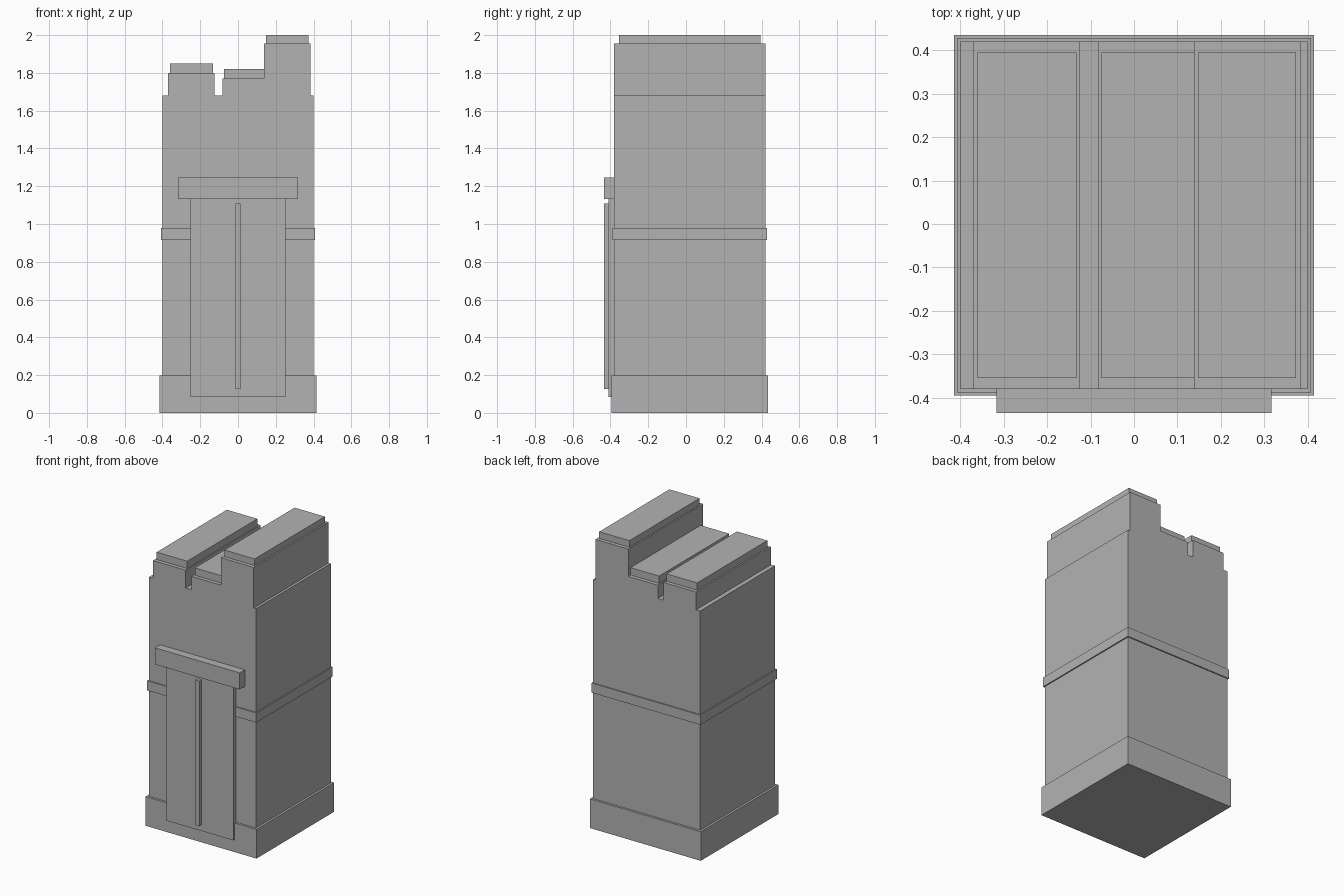
import bpy, bmesh

if "Cube" in bpy.data.objects:
    bpy.data.objects.remove(bpy.data.objects["Cube"])

grey = bpy.data.materials.new("stone_grey")
grey.diffuse_color = (0.45, 0.45, 0.45, 1)
grey.use_nodes = True
grey.node_tree.nodes["Principled BSDF"].inputs["Base Color"].default_value = grey.diffuse_color


def prism(name, profile, y0, y1):
    """Extrude an (x, z) outline from y0 to y1."""
    bm = bmesh.new()
    face = bm.faces.new([bm.verts.new((x, y0, z)) for x, z in profile])
    ext = bmesh.ops.extrude_face_region(bm, geom=[face])
    new = [v for v in ext["geom"] if isinstance(v, bmesh.types.BMVert)]
    bmesh.ops.translate(bm, verts=new, vec=(0, y1 - y0, 0))
    bmesh.ops.recalc_face_normals(bm, faces=bm.faces)
    mesh = bpy.data.meshes.new(name)
    bm.to_mesh(mesh)
    bm.free()
    mesh.materials.append(grey)
    obj = bpy.data.objects.new(name, mesh)
    bpy.context.collection.objects.link(obj)
    return obj


def box(name, x0, x1, y0, y1, z0, z1):
    return prism(name, [(x0, z0), (x1, z0), (x1, z1), (x0, z1)], y0, y1)


# Main block with the stepped roofline
W, SHOULDER = 0.40, 1.68
prism("tower_body", [
    (-W, 0.10), (W, 0.10), (W, SHOULDER),
    (0.383, SHOULDER), (0.383, 1.955), (0.138, 1.955),
    (0.138, 1.77), (-0.083, 1.77), (-0.083, SHOULDER),
    (-0.125, SHOULDER), (-0.125, 1.80), (-0.37, 1.80),
    (-0.37, SHOULDER), (-W, SHOULDER)], -0.38, 0.42)

# Plinth and belt course
box("plinth", -0.415, 0.415, -0.395, 0.435, 0, 0.197)
box("belt_course", -0.408, 0.408, -0.388, 0.428, 0.915, 0.98)

# Roof caps
for name, x0, x1, z0, z1 in (("left_cap", -0.36, -0.132, 1.80, 1.85),
                             ("middle_cap", -0.075, 0.139, 1.77, 1.82),
                             ("right_cap", 0.147, 0.373, 1.955, 2.0)):
    box(name, x0, x1, -0.355, 0.395, z0, z1)

# Entrance: panel, centre strip and lintel
box("door_panel", -0.252, 0.252, -0.41, -0.37, 0.085, 1.135)
box("door_strip", -0.014, 0.014, -0.433, -0.405, 0.127, 1.108)
box("door_lintel", -0.317, 0.317, -0.435, -0.375, 1.133, 1.245)
